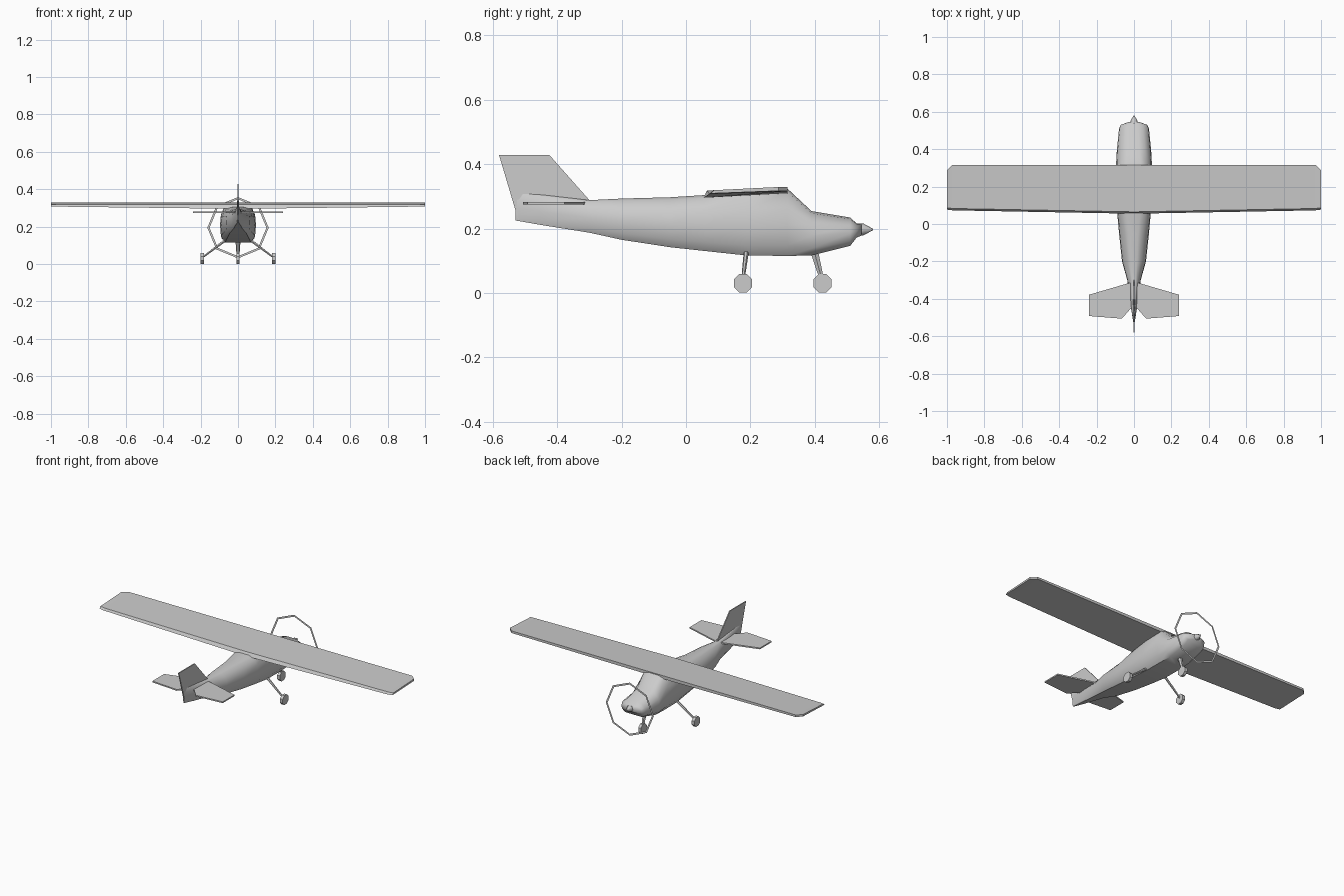
import bpy, bmesh, math
from mathutils import Vector

if "Cube" in bpy.data.objects:
    bpy.data.objects.remove(bpy.data.objects["Cube"])


def make(name, verts, faces, smooth=None):
    me = bpy.data.meshes.new(name)
    bm = bmesh.new()
    vs = [bm.verts.new(v) for v in verts]
    for f in faces:
        bm.faces.new([vs[i] for i in f])
    bmesh.ops.recalc_face_normals(bm, faces=bm.faces)
    bm.to_mesh(me)
    bm.free()
    ob = bpy.data.objects.new(name, me)
    bpy.context.collection.objects.link(ob)
    if smooth:
        bpy.ops.object.select_all(action='DESELECT')
        ob.select_set(True)
        bpy.context.view_layer.objects.active = ob
        bpy.ops.object.shade_smooth_by_angle(angle=math.radians(smooth))
    return ob


def loft(name, rings, smooth=None):
    """Skin a list of equal-length rings and cap both ends."""
    n, m = len(rings[0]), len(rings)
    verts = [v for r in rings for v in r]
    faces = [(k * n + i, k * n + (i + 1) % n, (k + 1) * n + (i + 1) % n, (k + 1) * n + i)
             for k in range(m - 1) for i in range(n)]
    faces += [tuple(range(n)), tuple(range((m - 1) * n, m * n))]
    return make(name, verts, faces, smooth)


def ring_y(y, r, z, n=8):
    return [(r * math.cos(2 * math.pi * i / n), y, z + r * math.sin(2 * math.pi * i / n)) for i in range(n)]


def rod(name, a, b, ra, rb, n=6):
    a, b = Vector(a), Vector(b)
    q = (b - a).to_track_quat('Z', 'Y')
    rings = [[p + q @ Vector((r * math.cos(2 * math.pi * i / n), r * math.sin(2 * math.pi * i / n), 0))
              for i in range(n)] for p, r in ((a, ra), (b, rb))]
    return loft(name, rings, 50)


def wheel(name, x, y, r=0.031, w=0.009):
    rings = [[(x + s * w, y + r * math.cos(math.pi * (i + .5) / 4), r * .95 + r * math.sin(math.pi * (i + .5) / 4))
              for i in range(8)] for s in (-1, 1)]
    return loft(name, rings)


# Fuselage: y, bottom, top, half width, top-width ratio
stations = [(-0.53, .225, .315, .003, .6), (-0.45, .211, .305, .016, .5), (-0.30, .187, .288, .036, .5),
            (-0.20, .165, .293, .064, .5), (-0.05, .142, .297, .080, .55), (0.06, .130, .304, .090, .7),
            (0.19, .116, .314, .096, .75), (0.315, .115, .324, .096, .7), (0.39, .116, .254, .092, .65),
            (0.51, .146, .234, .080, .6), (0.53, .172, .216, .070, .6), (0.545, .178, .213, .03, .6)]
section = [(.7, 0), (.95, .16), (1, .45), (.95, .72)]
rings = []
for y, lo, hi, w, t in stations:
    half = [(w * sx, y, lo + (hi - lo) * sz) for sx, sz in section]
    half += [(w * t, y, lo + (hi - lo) * .95), (w * t * .5, y, hi)]
    rings.append(half + [(-x, yy, z) for x, yy, z in reversed(half)])
loft("fuselage", rings, 45)

# Spinner and octagonal propeller ring
loft("spinner", [ring_y(.535, .019, .197), ring_y(.552, .018, .197), ring_y(.581, .002, .197)], 40)
outer, inner = ring_y(.548, .164, .194), ring_y(.548, .152, .194)
make("propeller_ring", outer + inner, [(i, (i + 1) % 8, 8 + (i + 1) % 8, 8 + i) for i in range(8)])


# Wing: x, trailing y, leading y, bottom z at trailing and leading edge
def wing_ring(x, yt, yl, bt, bl):
    return [(x, yt, bt), (x, yl, bl), (x, yl, .329), (x, yt + .01, max(.318, bt + .01))]


half = [(.97, .073, .316, .307, .316), (1.0, .077, .288, .309, .317)]
loft("wing", [wing_ring(-x, *r) for x, *r in reversed(half)] + [wing_ring(0, .055, .316, .295, .309)]
     + [wing_ring(x, *r) for x, *r in half])

# Tailplane
for s, side in ((1, "right"), (-1, "left")):
    outline = [(0, -.31), (.035, -.318), (.24, -.378), (.24, -.492), (.065, -.506), (.02, -.455), (0, -.455)]
    loft(side + "_tailplane", [[(s * x, y, z) for x, y in outline] for z in (.274, .282)])

# Fin
fin = [(-.30, .288), (-.425, .429), (-.581, .429), (-.520, .224), (-.45, .25)]
widths = [.003, .003, .003, .004, .005]
loft("tail_fin", [[(s * w, y, z) for (y, z), w in zip(fin, widths)] for s in (-1, 1)])

# Landing gear
for s, side in ((1, "right"), (-1, "left")):
    rod(side + "_main_strut", (s * .07, .187, .125), (s * .19, .176, .035), .008, .005)
    wheel(side + "_main_wheel", s * .192, .177)
rod("nose_strut", (0, .398, .13), (0, .424, .035), .014, .007)
wheel("nose_wheel", 0, .424)
